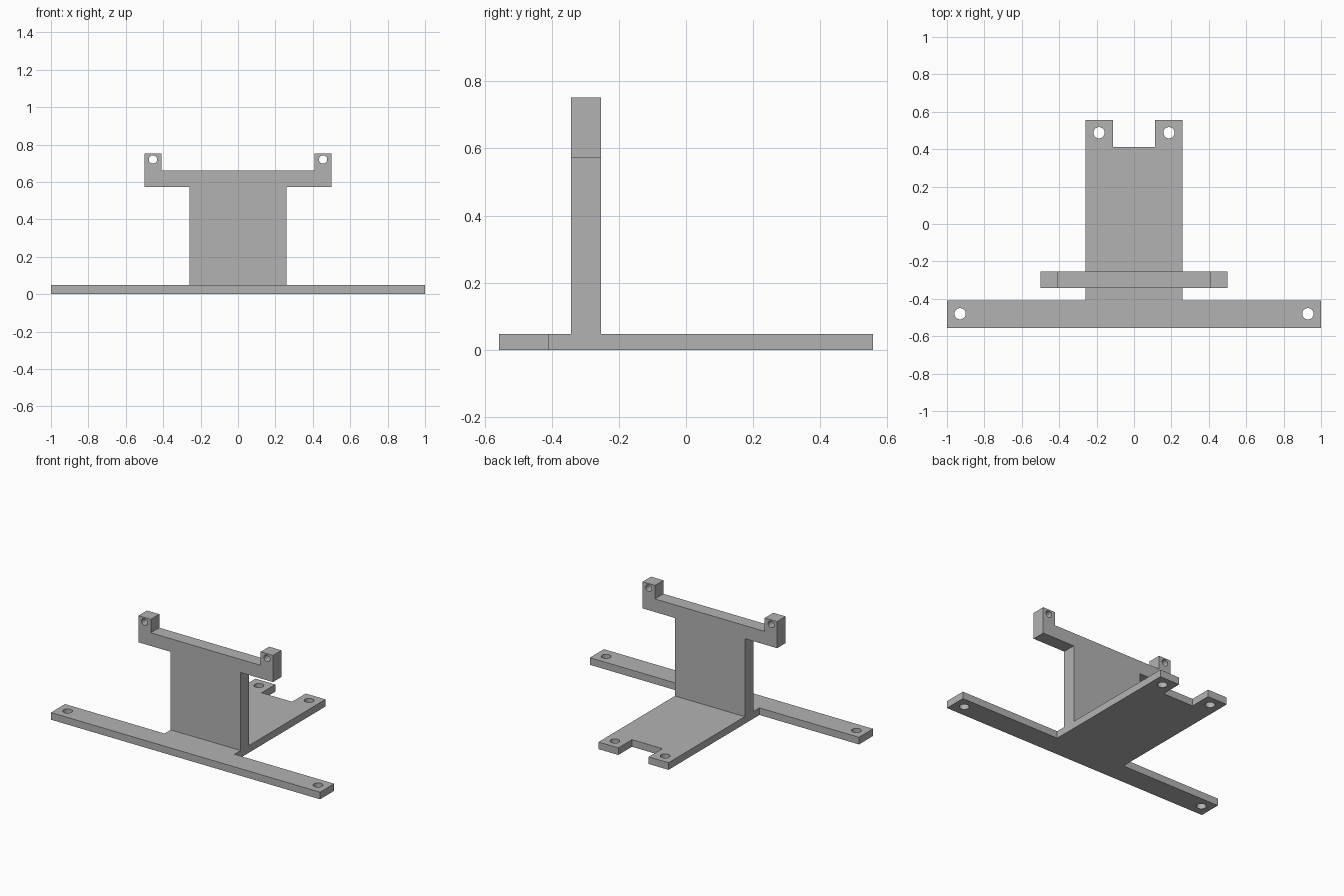
import bpy
import math
from mathutils import Matrix

cube = bpy.data.objects.get("Cube")
if cube:
    bpy.data.objects.remove(cube, do_unlink=True)

# Single plain grey material
grey = bpy.data.materials.new("plain grey")
grey.use_nodes = True
colour = (0.45, 0.45, 0.45, 1)
grey.diffuse_color = colour
grey.node_tree.nodes["Principled BSDF"].inputs["Base Color"].default_value = colour


def mirrored(half):
    """Complete a right-hand half outline by mirroring it across x = 0."""
    return half + [(-x, y) for x, y in reversed(half)]


def circle(cx, cy, r, sides=32):
    steps = [math.tau * i / sides for i in range(sides)]
    return [(cx + r * math.cos(a), cy + r * math.sin(a)) for a in steps]


def plate(name, half, holes, radius, thickness, matrix):
    """Extrude a symmetric outline with mirrored round through-holes."""
    curve = bpy.data.curves.new(name, "CURVE")
    curve.dimensions = "2D"
    curve.fill_mode = "BOTH"
    curve.extrude = thickness / 2
    loops = [mirrored(half)]
    loops += [circle(s * x, y, radius) for x, y in holes for s in (-1, 1)]
    for loop in loops:
        spline = curve.splines.new("POLY")
        spline.points.add(len(loop) - 1)
        for point, (x, y) in zip(spline.points, loop):
            point.co = (x, y, 0, 1)
        spline.use_cyclic_u = True
    curve.materials.append(grey)
    obj = bpy.data.objects.new(name, curve)
    bpy.context.collection.objects.link(obj)
    obj.matrix_world = matrix
    # Turn the filled outline into a flat-shaded mesh
    bpy.ops.object.select_all(action="DESELECT")
    obj.select_set(True)
    bpy.context.view_layer.objects.active = obj
    bpy.ops.object.convert(target="MESH")
    bpy.ops.object.shade_flat()
    return obj


# T-shaped base with a notched rear end and four mounting holes
base_height = 0.048
plate("base_plate",
      [(1, -0.557), (1, -0.408), (0.26, -0.408), (0.26, 0.557),
       (0.113, 0.557), (0.113, 0.412)],
      [(0.93, -0.48), (0.187, 0.488)], 0.03, base_height,
      Matrix.Translation((0, 0, base_height / 2)))

# Upright bracket with side arms and drilled ears
plate("upright_bracket",
      [(0.26, base_height), (0.26, 0.572), (0.5, 0.572), (0.5, 0.751),
       (0.408, 0.751), (0.408, 0.66)],
      [(0.455, 0.72)], 0.022, 0.09,
      Matrix.Translation((0, -0.298, 0)) @ Matrix.Rotation(math.pi / 2, 4, "X"))
